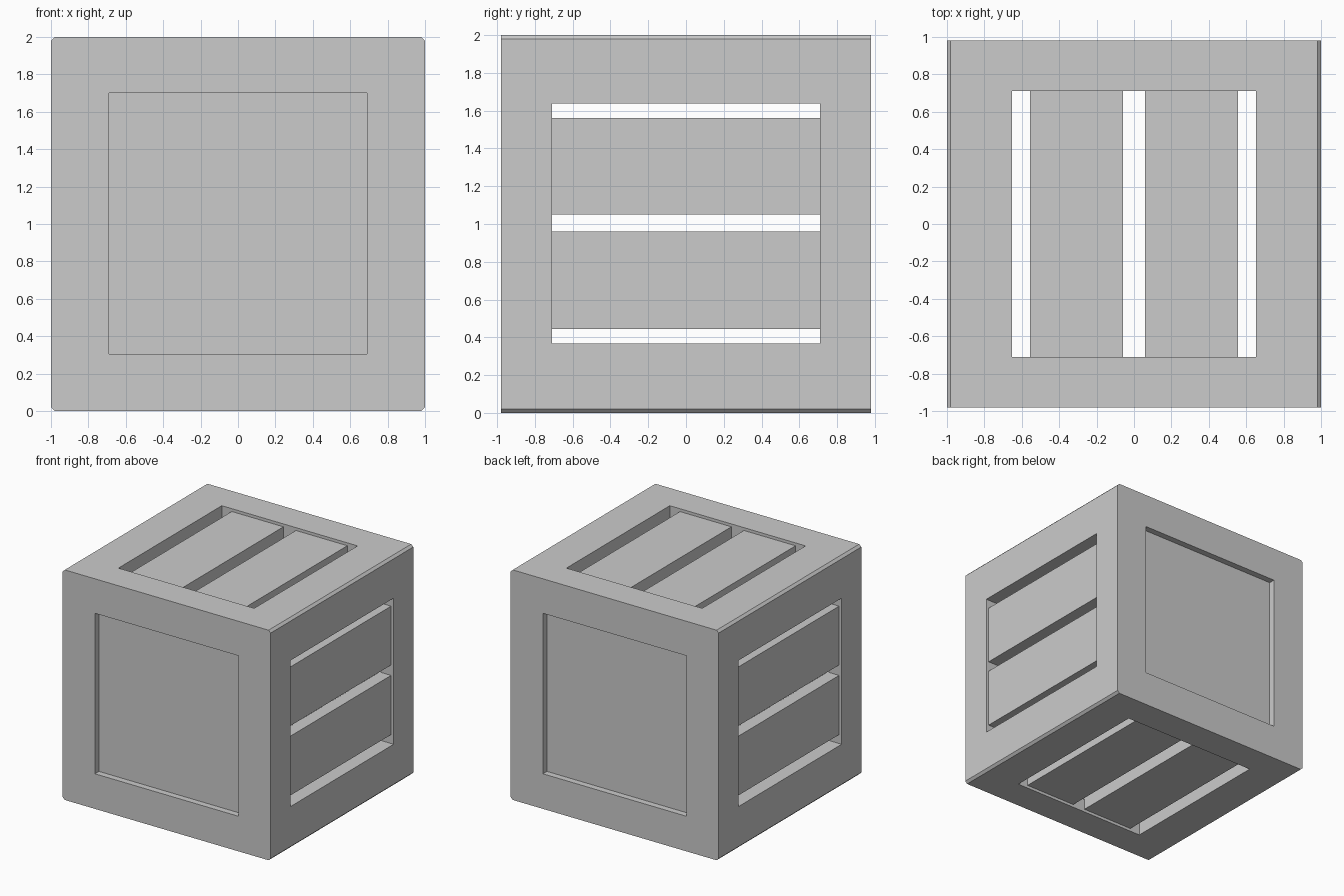
import bpy, bmesh

if "Cube" in bpy.data.objects:
    bpy.data.objects.remove(bpy.data.objects["Cube"])


def box(name, lo, hi):
    """Axis-aligned box between two corners."""
    bm = bmesh.new()
    bmesh.ops.create_cube(bm, size=1)
    for v in bm.verts:
        v.co = [(a + b) / 2 + c * (b - a) for a, b, c in zip(lo, hi, v.co)]
    me = bpy.data.meshes.new(name)
    bm.to_mesh(me)
    bm.free()
    ob = bpy.data.objects.new(name, me)
    bpy.context.collection.objects.link(ob)
    return ob


# Outer shell: block with the four front-to-back edges chamfered
frame = box("crate_frame", (-1, -0.98, 0), (1, 0.98, 2))
bm = bmesh.new()
bm.from_mesh(frame.data)
edges = [e for e in bm.edges if abs(e.verts[0].co.y - e.verts[1].co.y) > 1]
bmesh.ops.bevel(bm, geom=edges, offset=0.02, segments=1, affect='EDGES')
bm.to_mesh(frame.data)
bm.free()

# Hollow inside and window openings through each pair of faces
cutters = [
    box("cavity_cutter", (-0.88, -0.86, 0.12), (0.88, 0.86, 1.88)),
    box("front_back_cutter", (-0.69, -1.2, 0.305), (0.69, 1.2, 1.7)),
    box("side_cutter", (-1.2, -0.71, 0.368), (1.2, 0.71, 1.638)),
    box("top_bottom_cutter", (-0.653, -0.71, -0.2), (0.653, 0.71, 2.2)),
]
for c in cutters:
    mod = frame.modifiers.new(c.name, 'BOOLEAN')
    mod.operation = 'DIFFERENCE'
    mod.solver = 'EXACT'
    mod.object = c
    c.hide_render = True
    c.hide_viewport = True

# Recessed solid panels, front and back
for name, y0, y1 in (("front_panel", -0.925, -0.81), ("back_panel", 0.81, 0.925)):
    box(name, (-0.79, y0, 0.2), (0.79, y1, 1.8))

# Pairs of slats on the sides, top and bottom
for name, x0, x1 in (("left", -0.975, -0.865), ("right", 0.865, 0.975)):
    for pos, z0, z1 in (("lower", 0.445, 0.96), ("upper", 1.05, 1.562)):
        box(f"{name}_{pos}_slat", (x0, -0.8, z0), (x1, 0.8, z1))
for name, z0, z1 in (("bottom", 0.025, 0.135), ("top", 1.865, 1.975)):
    for pos, x0, x1 in (("left", -0.557, -0.06), ("right", 0.06, 0.555)):
        box(f"{name}_{pos}_slat", (x0, -0.8, z0), (x1, 0.8, z1))
